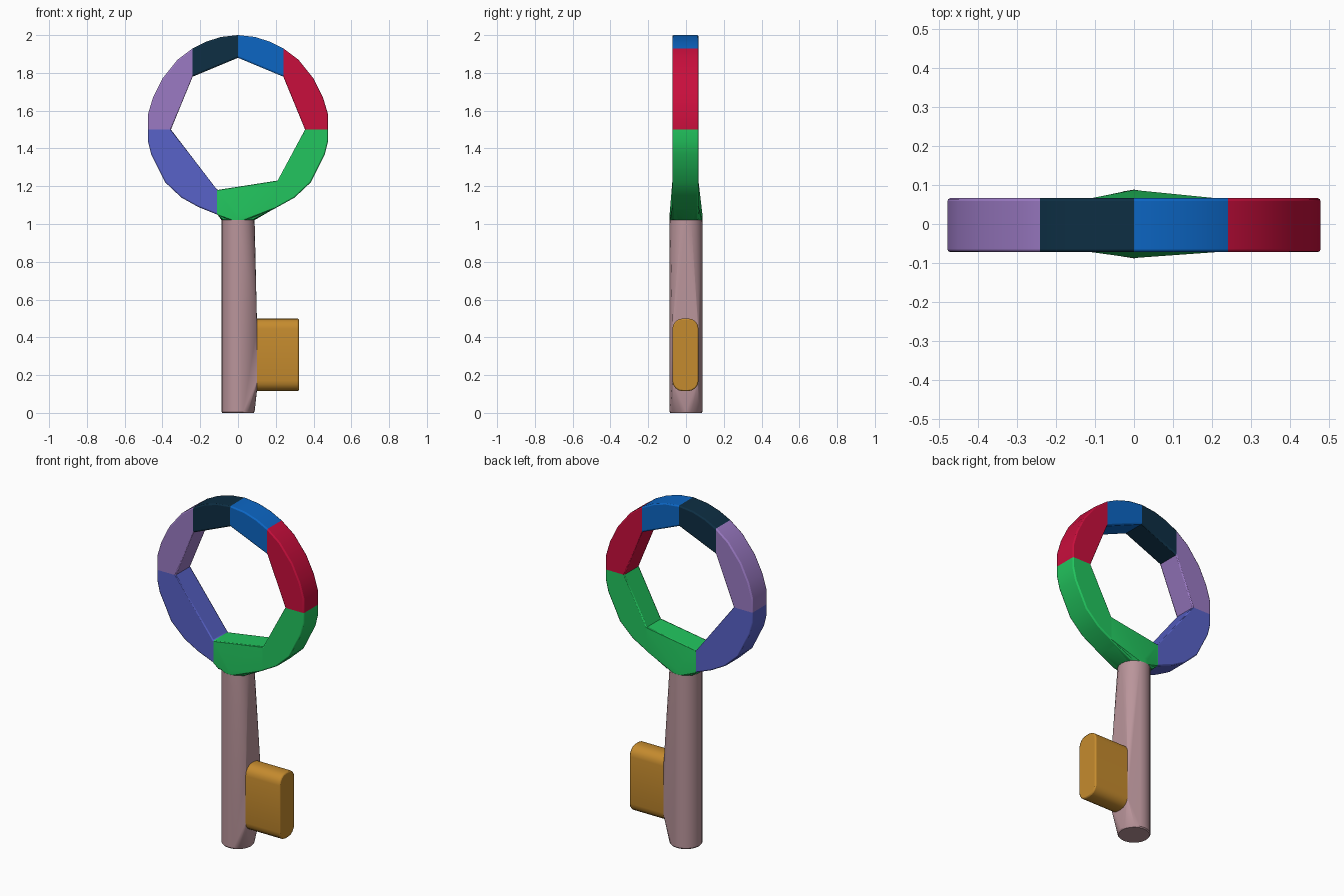
import bpy, bmesh, math

if "Cube" in bpy.data.objects:
    bpy.data.objects.remove(bpy.data.objects["Cube"], do_unlink=True)


def material(name, rgb):
    """Flat colour given as 0-255 sRGB, stored as linear."""
    lin = [((c / 255 + 0.055) / 1.055) ** 2.4 for c in rgb]
    m = bpy.data.materials.new(name)
    m.use_nodes = True
    m.diffuse_color = (*lin, 1)
    bsdf = next(n for n in m.node_tree.nodes if n.type == "BSDF_PRINCIPLED")
    bsdf.inputs["Base Color"].default_value = (*lin, 1)
    return m


blue = material("blue", (12, 102, 196))
red = material("crimson", (200, 14, 60))
green = material("green", (34, 197, 94))
indigo = material("indigo", (88, 98, 200))
lavender = material("lavender", (155, 122, 196))
navy = material("dark navy", (13, 46, 67))
rose = material("dusty rose", (186, 149, 155))
ochre = material("ochre", (197, 139, 46))

FRONT, BACK = -0.072, 0.066


def finish(name, bm, mats, bevel, limit=60):
    bmesh.ops.recalc_face_normals(bm, faces=bm.faces[:])
    me = bpy.data.meshes.new(name)
    bm.to_mesh(me)
    bm.free()
    for m in mats:
        me.materials.append(m)
    ob = bpy.data.objects.new(name, me)
    bpy.context.collection.objects.link(ob)
    if bevel:
        mod = ob.modifiers.new("soft_edge", "BEVEL")
        mod.width, mod.segments = bevel, 2
        mod.limit_method, mod.angle_limit = "ANGLE", math.radians(limit)
    bpy.ops.object.select_all(action="DESELECT")
    ob.select_set(True)
    bpy.context.view_layer.objects.active = ob
    bpy.ops.object.shade_smooth_by_angle(angle=math.radians(30))
    return ob


def hull(name, points, mat, bevel=0.0):
    """Convex solid around a set of points."""
    bm = bmesh.new()
    for p in points:
        bm.verts.new(p)
    bmesh.ops.convex_hull(bm, input=bm.verts[:])
    bmesh.ops.delete(bm, geom=[v for v in bm.verts if not v.link_faces], context="VERTS")
    bmesh.ops.dissolve_limit(bm, angle_limit=0.01, verts=bm.verts[:], edges=bm.edges[:])
    return finish(name, bm, [mat], bevel)


def circle(r, z, n=20):
    return [(r * math.cos(math.tau * i / n), r * math.sin(math.tau * i / n), z) for i in range(n)]


def rounded_slab(x, z0, z1, r, steps=4):
    """Rounded rectangle in the y-z plane."""
    pts = []
    for k, (y, z) in enumerate([(BACK - r, z1 - r), (FRONT + r, z1 - r),
                                (FRONT + r, z0 + r), (BACK - r, z0 + r)]):
        for i in range(steps + 1):
            a = math.pi / 2 * (k + i / steps)
            pts.append((x, y + r * math.cos(a), z + r * math.sin(a)))
    return pts


def mirror(pts):
    return [(-x, z) for x, z in pts]


# Ring segments: outer arc and inner chord, both starting at the same joint
cap = ([(0, 2), (0.09, 1.99), (0.17, 1.965), (0.24, 1.93)], [(0, 1.88), (0.24, 1.78)])
side = ([(0.24, 1.93), (0.32, 1.87), (0.4, 1.77), (0.45, 1.67), (0.477, 1.58), (0.477, 1.5)],
        [(0.24, 1.78), (0.355, 1.5)])
lower = [(0.477, 1.5), (0.477, 1.44), (0.46, 1.37), (0.385, 1.22), (0.3, 1.14), (0.21, 1.09)]
segments = [
    cap,
    side,
    (lower + [(0.08, 1.022), (-0.08, 1.022), (-0.11, 1.05)],
     [(0.355, 1.5), (0.21, 1.23), (-0.11, 1.18)]),
    (mirror(lower) + [(-0.11, 1.05)], [(-0.355, 1.5), (-0.11, 1.18)]),
    tuple(mirror(p) for p in side),
    tuple(mirror(p) for p in cap),
]

bm = bmesh.new()
for index, (outer, inner) in enumerate(segments):
    loop = outer + inner[::-1]
    front = [bm.verts.new((x, FRONT, z)) for x, z in loop]
    back = [bm.verts.new((x, BACK, z)) for x, z in loop]
    faces = [bm.faces.new(front), bm.faces.new(back[::-1])]
    for i in range(len(loop) - 1):
        if i != len(outer) - 1:  # joints stay open between segments
            faces.append(bm.faces.new((front[i], back[i], back[i + 1], front[i + 1])))
    for f in faces:
        f.material_index = index
bmesh.ops.remove_doubles(bm, verts=bm.verts[:], dist=0.0005)
finish("ring_handle", bm, [blue, red, green, indigo, lavender, navy], 0.007)

# Collar blending the ring into the shaft
collar = circle(0.087, 1.02) + circle(0.087, 1.05)
for y in (FRONT, BACK):
    collar += [(x, y, z) for x, z in [(-0.109, 1.05), (-0.109, 1.178), (0.21, 1.228), (0.21, 1.092)]]
hull("ring_collar", collar, green)

# Shaft swelling towards the tooth
hull("shaft", circle(0.083, 0) + circle(0.088, 0.006) + circle(0.088, 1.02)
     + rounded_slab(0.1, 0.115, 0.5, 0.055), rose)

# Tooth
hull("tooth", rounded_slab(0.05, 0.115, 0.5, 0.055) + rounded_slab(0.322, 0.115, 0.5, 0.055),
     ochre, 0.007)
